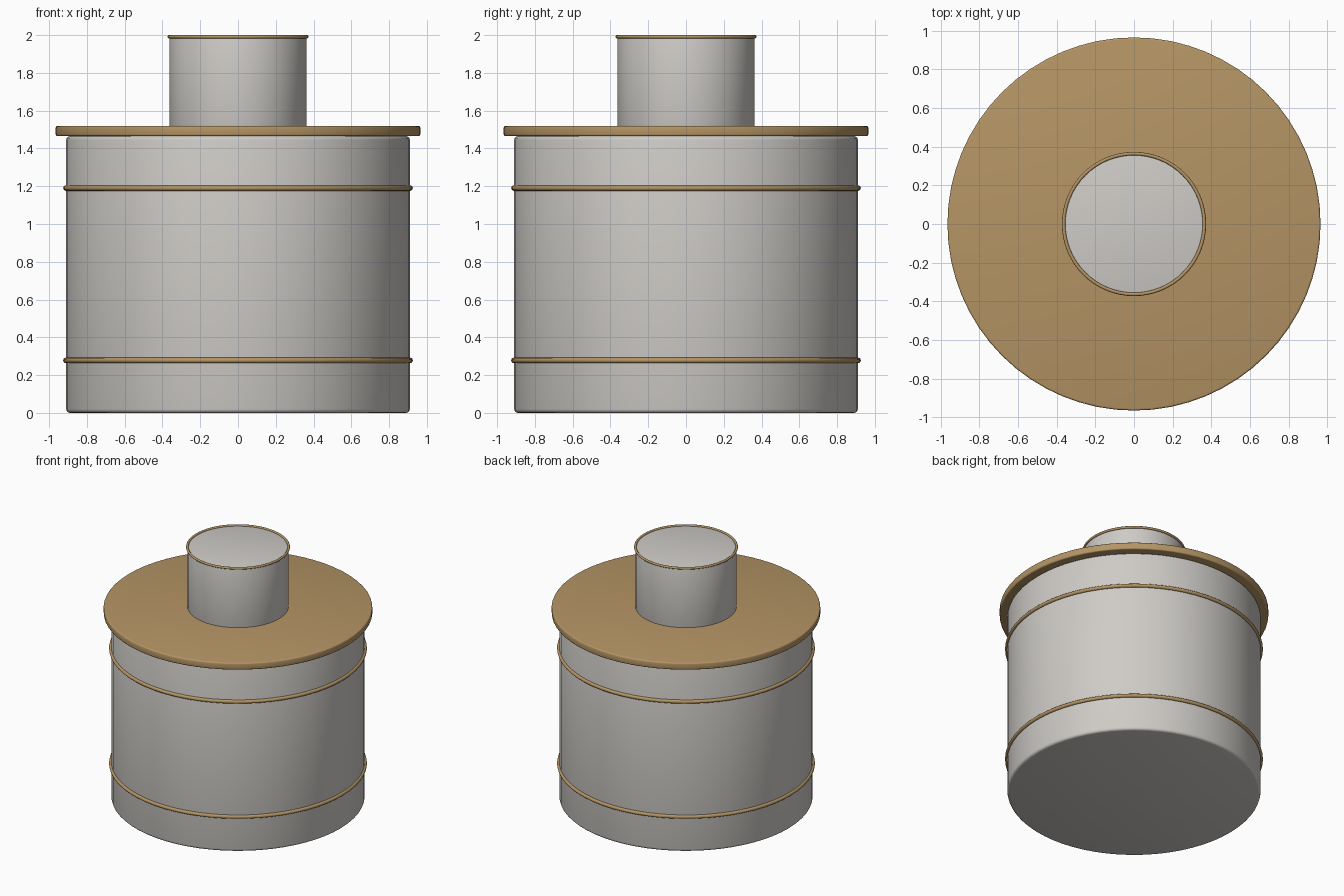
import bpy, math

if "Cube" in bpy.data.objects:
    bpy.data.objects.remove(bpy.data.objects["Cube"])


def material(name, rgb):
    m = bpy.data.materials.new(name)
    m.diffuse_color = (*rgb, 1)
    m.use_nodes = True
    m.node_tree.nodes["Principled BSDF"].inputs["Base Color"].default_value = m.diffuse_color
    return m


steel = material("pale_steel", (0.62, 0.60, 0.57))
brass = material("brass", (0.46, 0.30, 0.13))


def finish(name, mat):
    ob = bpy.context.object
    ob.name = name
    ob.data.materials.append(mat)
    bpy.ops.object.shade_smooth_by_angle(angle=math.radians(35))
    return ob


def drum(name, radius, z0, z1, bevel, mat):
    bpy.ops.mesh.primitive_cylinder_add(vertices=64, radius=radius, depth=z1 - z0,
                                        location=(0, 0, (z0 + z1) / 2))
    ob = bpy.context.object
    b = ob.modifiers.new("rounded_edges", 'BEVEL')
    b.width, b.segments = bevel, 3
    b.limit_method, b.angle_limit = 'ANGLE', math.radians(40)
    bpy.ops.object.modifier_apply(modifier=b.name)
    return finish(name, mat)


def ring(name, radius, thickness, z, mat):
    bpy.ops.mesh.primitive_torus_add(major_radius=radius, minor_radius=thickness,
                                     major_segments=64, minor_segments=12,
                                     location=(0, 0, z))
    return finish(name, mat)


# Main body, overhanging lid and neck
drum("body", 0.91, 0.0, 1.465, 0.02, steel)
drum("lid", 0.965, 1.465, 1.52, 0.01, brass)
drum("neck", 0.363, 1.51, 1.991, 0.012, steel)

# Trim bands and neck rim
for label, z in (("lower", 0.278), ("upper", 1.19)):
    ring(label + "_band", 0.912, 0.014, z, brass)
ring("neck_rim", 0.364, 0.009, 1.991, brass)
